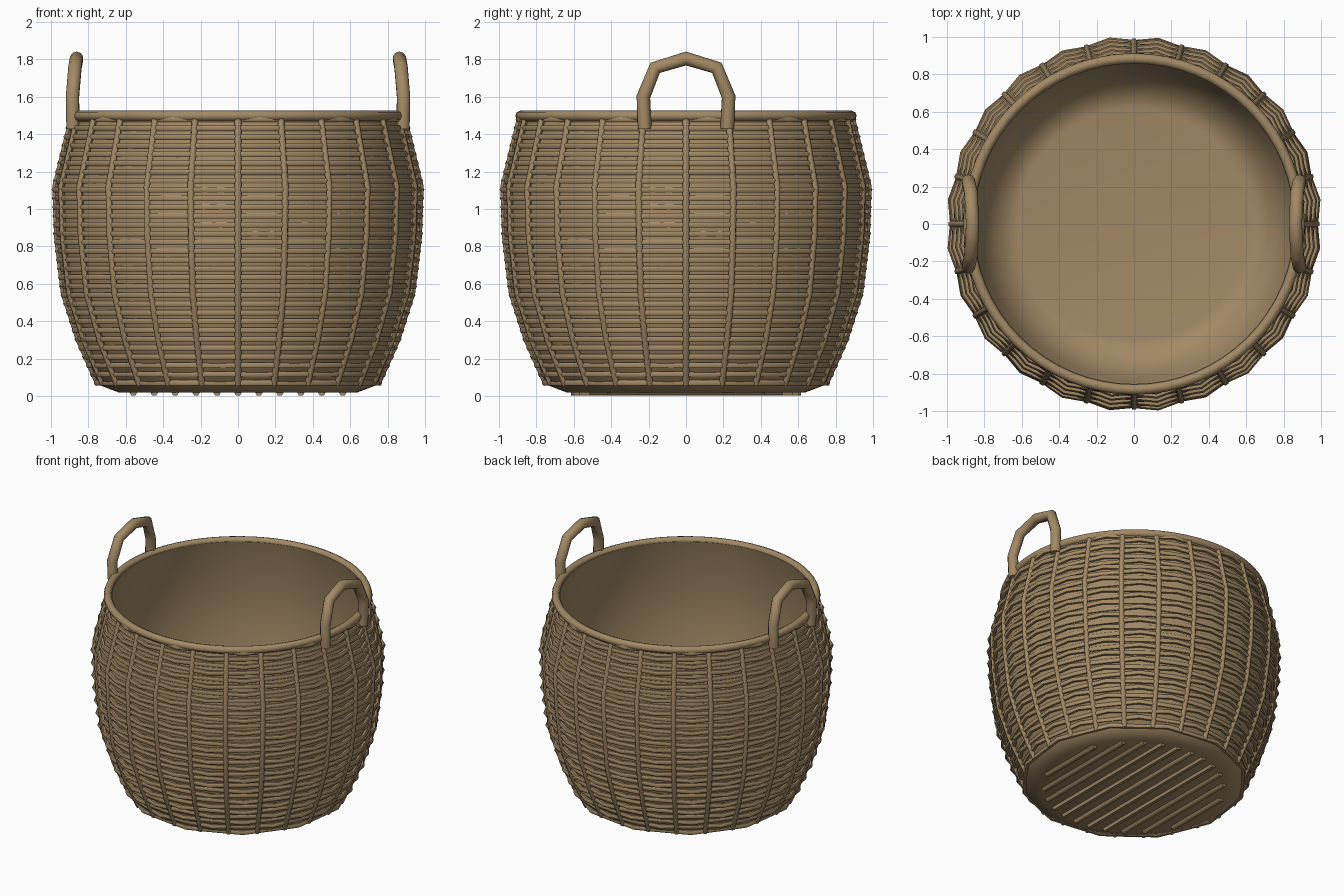
import bpy, bmesh, math
from math import sin, cos, pi, radians

if "Cube" in bpy.data.objects:
    bpy.data.objects.remove(bpy.data.objects["Cube"])

mat = bpy.data.materials.new("wicker")
mat.diffuse_color = (0.36, 0.25, 0.13, 1)
mat.use_nodes = True
mat.node_tree.nodes["Principled BSDF"].inputs["Base Color"].default_value = mat.diffuse_color

# Wall profile (radius, height)
WALL = [(0.745, 0.06), (0.852, 0.30), (0.932, 0.55), (0.968, 0.85), (0.977, 1.12), (0.885, 1.50)]


def wall_radius(z):
    for (r0, z0), (r1, z1) in zip(WALL, WALL[1:]):
        if z <= z1:
            return r0 + (r1 - r0) * (z - z0) / (z1 - z0)
    return WALL[-1][0]


def finish(ob, angle=60):
    ob.data.materials.append(mat)
    bpy.ops.object.select_all(action='DESELECT')
    ob.select_set(True)
    bpy.context.view_layer.objects.active = ob
    bpy.ops.object.shade_smooth_by_angle(angle=radians(angle))
    return ob


def rods(name, paths, radius, cyclic=False, res=1):
    """Round rods along point paths, converted to one mesh."""
    cu = bpy.data.curves.new(name, 'CURVE')
    cu.dimensions = '3D'
    cu.bevel_depth = radius
    cu.bevel_resolution = res
    cu.use_fill_caps = not cyclic
    for pts in paths:
        sp = cu.splines.new('POLY')
        sp.points.add(len(pts) - 1)
        for p, co in zip(sp.points, pts):
            p.co = (*co, 1)
        sp.use_cyclic_u = cyclic
    ob = bpy.data.objects.new(name, cu)
    bpy.context.collection.objects.link(ob)
    bpy.ops.object.select_all(action='DESELECT')
    ob.select_set(True)
    bpy.context.view_layer.objects.active = ob
    bpy.ops.object.convert(target='MESH')
    return finish(bpy.context.object)


def lathe(name, profile, n=64):
    bm = bmesh.new()
    vs = [bm.verts.new((r, 0, z)) for r, z in profile]
    es = [bm.edges.new(e) for e in zip(vs, vs[1:])]
    bmesh.ops.spin(bm, geom=vs + es, cent=(0, 0, 0), axis=(0, 0, 1), angle=2 * pi, steps=n)
    bmesh.ops.remove_doubles(bm, verts=bm.verts, dist=1e-4)
    bmesh.ops.recalc_face_normals(bm, faces=bm.faces)
    me = bpy.data.meshes.new(name)
    bm.to_mesh(me)
    bm.free()
    ob = bpy.data.objects.new(name, me)
    bpy.context.collection.objects.link(ob)
    return finish(ob)


# Inner shell with floor
outer = [(0, 0.02), (0.64, 0.02)] + [(r - 0.012 if z > 0.1 else r, z) for r, z in WALL]
inner = [(r - 0.03, z) for r, z in reversed(WALL)]
lathe("basket_shell", outer + inner + [(0.62, 0.045), (0, 0.045)])

# Vertical stakes
stakes = [[(r * cos(a), r * sin(a), z) for r, z in WALL]
          for a in (k * pi / 12 for k in range(24))]
rods("vertical_stakes", stakes, 0.018)

# Woven horizontal strands, alternate rows swapped in and out
ROWS = 31
weave = []
for i in range(ROWS):
    z = 0.07 + i * (1.48 - 0.07) / (ROWS - 1)
    ring = []
    for k in range(24):
        a = (k + 0.5) * pi / 12
        r = wall_radius(z) + 0.012 * (-1) ** (k + i)
        ring.append((r * cos(a), r * sin(a), z))
    weave.append(ring)
rods("woven_strands", weave, 0.017, cyclic=True)

# Rolled rim
rods("rim", [[(0.885 * cos(k * pi / 32), 0.885 * sin(k * pi / 32), 1.498) for k in range(64)]],
     0.028, cyclic=True, res=2)

# Handles
half = [(0.882, 0.22, 1.43), (0.885, 0.228, 1.60), (0.872, 0.165, 1.755)]
arch = half + [(0.863, 0, 1.805)] + [(x, -y, z) for x, y, z in reversed(half)]
for side, s in (("right", 1), ("left", -1)):
    rods("handle_" + side, [[(s * x, y, z) for x, y, z in arch]], 0.037, res=3)

# Base slats
slats = []
for k in range(-5, 6):
    x = k * 0.112
    y = math.sqrt(0.615 ** 2 - x * x)
    slats.append([(x, -y, 0.022), (x, y, 0.022)])
rods("base_slats", slats, 0.022)
